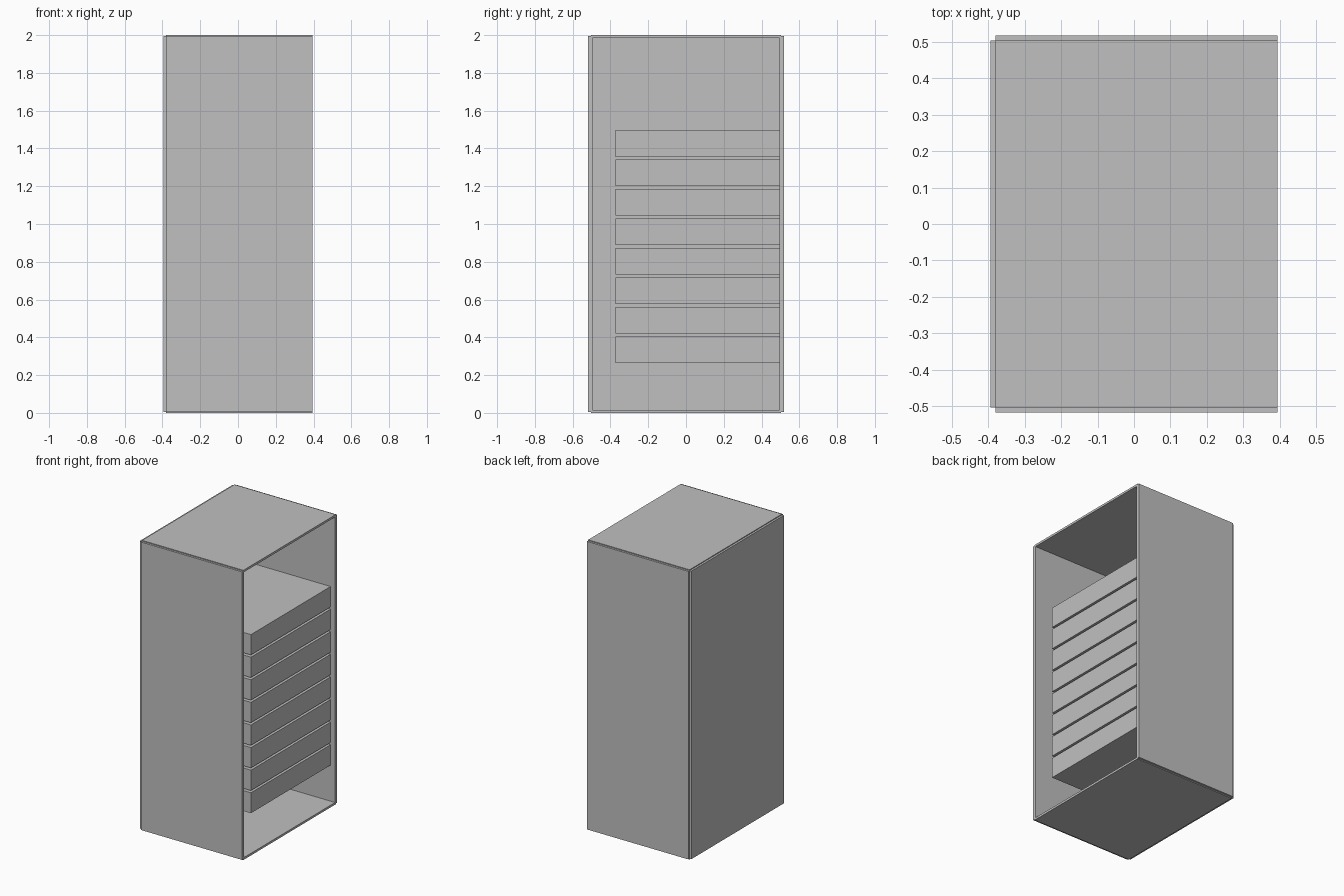
import bpy

cube = bpy.data.objects.get("Cube")
if cube:
    bpy.data.objects.remove(cube, do_unlink=True)

grey = bpy.data.materials.new("plain_grey")
grey.use_nodes = True
colour = (0.53, 0.53, 0.53, 1)
grey.diffuse_color = colour
grey.node_tree.nodes["Principled BSDF"].inputs["Base Color"].default_value = colour


def box(name, xs, ys, zs):
    """Axis-aligned box given by its (low, high) extent on each axis."""
    spans = (xs, ys, zs)
    bpy.ops.mesh.primitive_cube_add(size=1, location=[(a + b) / 2 for a, b in spans])
    ob = bpy.context.object
    ob.name = name
    ob.scale = [b - a for a, b in spans]
    bpy.ops.object.transform_apply(location=False, rotation=False, scale=True)
    ob.data.materials.append(grey)
    return ob


# Outer size, and how far each panel stands proud of its neighbours
X, Y, H = 0.394, 0.518, 2.0
STEP, STEP_Z = 0.014, 0.006
WALL, WALL_Z = 0.022, 0.015
body_x = (-X + STEP, X)
body_y = (-Y + STEP, Y - STEP)
body_z = (STEP_Z, H - STEP_Z)

# Cabinet panels, leaving the +x side open
box("front_panel", body_x, (-Y, -Y + WALL), body_z)
box("back_panel", body_x, (Y - WALL, Y), body_z)
box("right_panel", (-X, -X + WALL), body_y, body_z)
box("floor_panel", body_x, body_y, (0, WALL_Z))
box("top_panel", body_x, body_y, (H - WALL_Z, H))

# Stack of eight units inside, set against the back panel
for i in range(8):
    z = 0.264 + i * 0.156
    box(f"rack_unit_{i + 1}", (-X + WALL, 0.36), (-0.373, Y - WALL), (z, z + 0.141))
